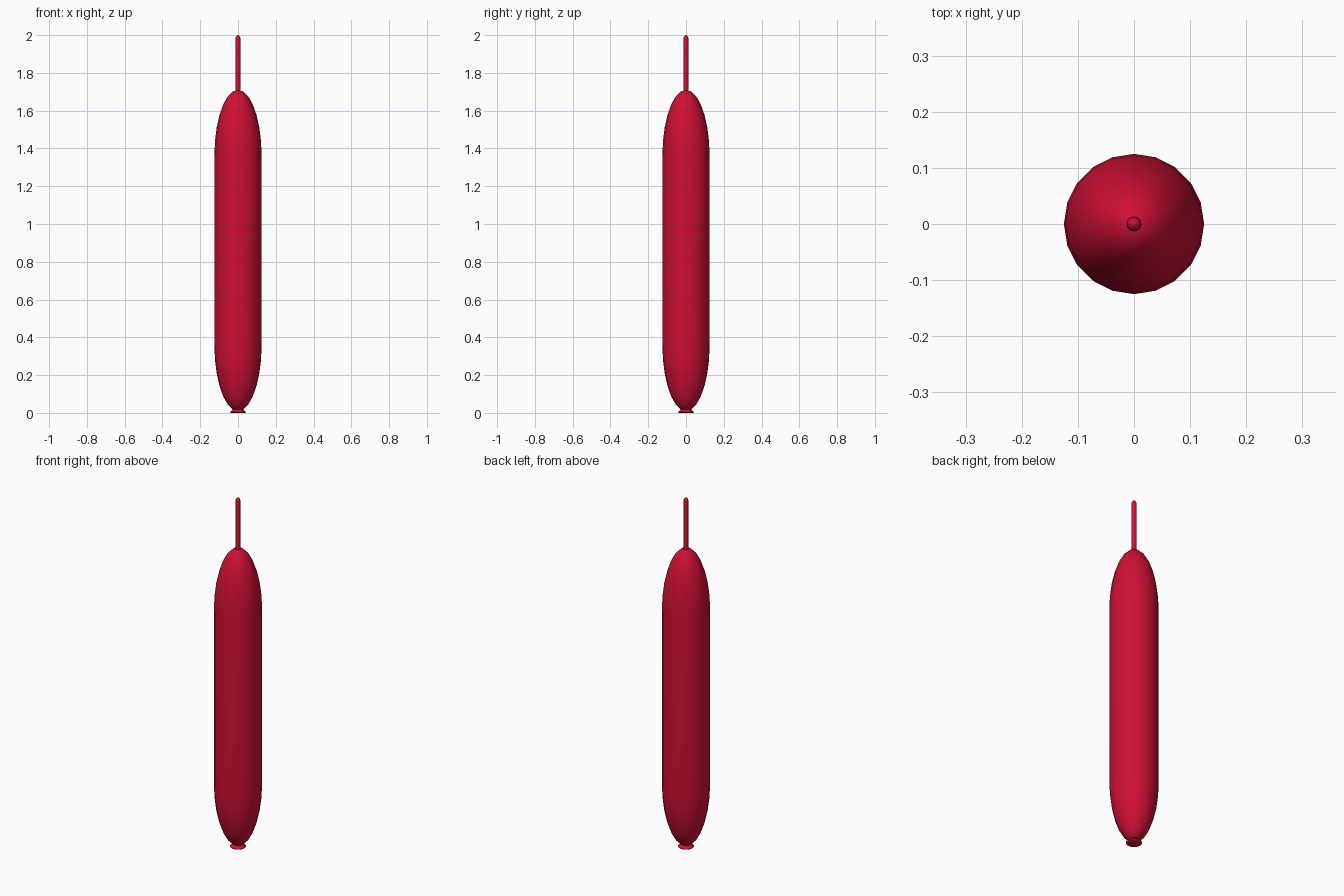
import bpy, bmesh, math

if "Cube" in bpy.data.objects:
    bpy.data.objects.remove(bpy.data.objects["Cube"])

red = bpy.data.materials.new("balloon_red")
red.diffuse_color = (0.62, 0.005, 0.035, 1)
red.use_nodes = True
red.node_tree.nodes["Principled BSDF"].inputs["Base Color"].default_value = red.diffuse_color


def lathe(name, profile, sides):
    """Spin an (r, z) profile, listed bottom to top, around the z axis."""
    bm = bmesh.new()
    rings = []
    for r, z in profile:
        if r < 1e-6:
            rings.append([bm.verts.new((0, 0, z))])
        else:
            rings.append([bm.verts.new((r * math.cos(a), r * math.sin(a), z))
                          for a in (2 * math.pi * i / sides for i in range(sides))])
    for lo, hi in zip(rings, rings[1:]):
        for i in range(sides):
            j = (i + 1) % sides
            corners = [lo[i], lo[j % len(lo)] if len(lo) > 1 else lo[0],
                       hi[j] if len(hi) > 1 else hi[0], hi[i % len(hi)]]if len(lo) > 1 else [lo[0], hi[j], hi[i]]
            bm.faces.new(list(dict.fromkeys(corners)))
    bmesh.ops.recalc_face_normals(bm, faces=bm.faces)
    mesh = bpy.data.meshes.new(name)
    bm.to_mesh(mesh)
    bm.free()
    obj = bpy.data.objects.new(name, mesh)
    bpy.context.collection.objects.link(obj)
    mesh.materials.append(red)
    bpy.ops.object.select_all(action='DESELECT')
    bpy.context.view_layer.objects.active = obj
    obj.select_set(True)
    bpy.ops.object.shade_smooth_by_angle(angle=math.radians(50))
    return obj


def dome(radius, height, base, steps, up=1):
    """Quarter-ellipse profile from the equator to the pole."""
    pts = [(radius * math.cos(t), base + up * height * math.sin(t))
           for t in (math.pi / 2 * k / steps for k in range(steps))]
    return pts + [(0, base + up * height)]


# Long inflated body with elliptical ends
lower = dome(0.125, 0.35, 0.36, 7, -1)[::-1]
upper = dome(0.125, 0.35, 1.36, 7)
lathe("balloon_body", lower + upper, 20)

# Uninflated tail with a rounded tip
lathe("balloon_tail", [(0, 1.69), (0.0135, 1.69)] + dome(0.0135, 0.025, 1.975, 4), 12)

# Flared knot with a thin lip
lathe("balloon_knot", [(0, 0), (0.038, 0), (0.042, 0.004), (0.038, 0.009),
                       (0.027, 0.02), (0.024, 0.032), (0, 0.035)], 20)
